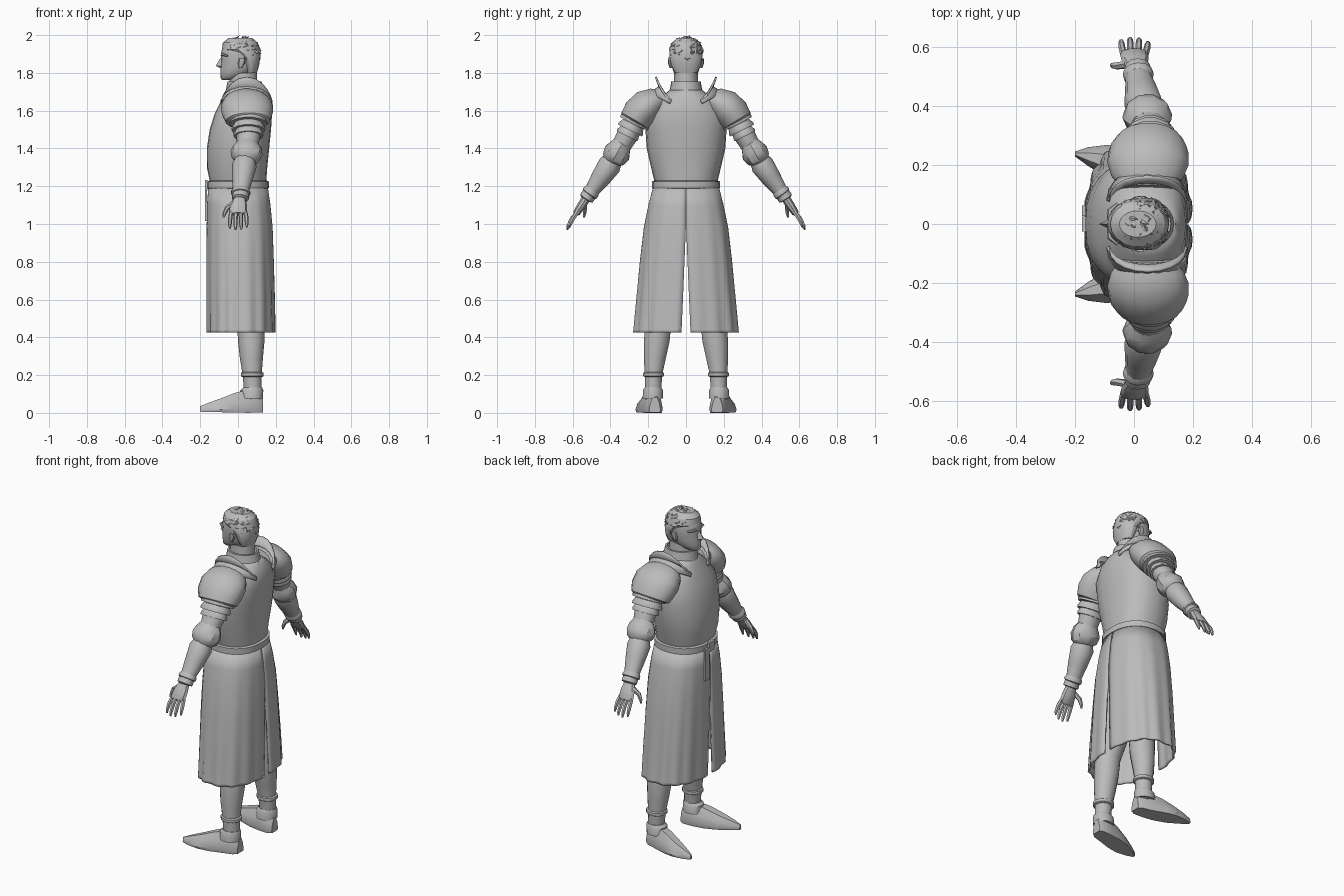
import bpy, bmesh, math, random
from mathutils import Vector

random.seed(4)
grey = bpy.data.materials.new("steel_grey")
grey.diffuse_color = (0.5, 0.5, 0.5, 1)


def finish(name, bm, angle=35):
    bmesh.ops.recalc_face_normals(bm, faces=bm.faces)
    me = bpy.data.meshes.new(name)
    bm.to_mesh(me)
    bm.free()
    ob = bpy.data.objects.new(name, me)
    bpy.context.collection.objects.link(ob)
    me.materials.append(grey)
    bpy.ops.object.select_all(action='DESELECT')
    ob.select_set(True)
    bpy.context.view_layer.objects.active = ob
    bpy.ops.object.shade_smooth_by_angle(angle=math.radians(angle))
    return ob


def skin(bm, rings, closed=True, caps=True):
    """Bridge a list of point rings with quads."""
    vs = [[bm.verts.new(p) for p in r] for r in rings]
    n = len(vs[0])
    for a, b in zip(vs, vs[1:]):
        for i in range(n if closed else n - 1):
            j = (i + 1) % n
            bm.faces.new((a[i], a[j], b[j], b[i]))
    if closed and caps:
        bm.faces.new(vs[0])
        bm.faces.new(vs[-1])


def loft(name, rows, n=24, power=1.0, angle=35):
    """Rows: z, x_min, x_max, y_centre, half_width. Horizontal rounded rings."""
    def c(v):
        return math.copysign(abs(v) ** power, v)
    bm = bmesh.new()
    rings = []
    for z, x0, x1, yc, hw in rows:
        rings.append([((x0 + x1) / 2 + (x1 - x0) / 2 * c(math.cos(t)), yc + hw * c(math.sin(t)), z)
                      for t in (math.tau * i / n for i in range(n))])
    skin(bm, rings)
    return finish(name, bm, angle)


def tube(bm, rows, n=12):
    """Rows: x, y, z, x_radius, cross_radius. Rings square to the path."""
    pts = [Vector(r[:3]) for r in rows]
    rings = []
    for i, r in enumerate(rows):
        t = (pts[min(i + 1, len(pts) - 1)] - pts[max(i - 1, 0)]).normalized()
        v = t.cross(Vector((1, 0, 0))).normalized()
        u = v.cross(t)
        rings.append([pts[i] + u * r[3] * math.cos(a) + v * r[4] * math.sin(a)
                      for a in (math.tau * k / n for k in range(n))])
    skin(bm, rings)


def limb(name, rows, s, n=12):
    bm = bmesh.new()
    tube(bm, [(x, s * y, z, a, b) for x, y, z, a, b in rows], n)
    return finish(name, bm)


# Torso: breastplate rising to the neck opening
loft("breastplate", [
    (1.17, -.145, .145, 0, .15), (1.23, -.15, .15, 0, .168), (1.30, -.165, .155, 0, .185),
    (1.40, -.165, .165, 0, .208), (1.50, -.15, .175, 0, .215), (1.58, -.125, .18, 0, .215),
    (1.65, -.09, .175, 0, .165), (1.69, -.07, .155, 0, .11), (1.71, -.055, .14, 0, .085)],
    power=.88, angle=50)
loft("collar", [(1.67, -.07, .145, 0, .095), (1.73, -.06, .13, 0, .082), (1.755, -.055, .125, 0, .078),
                (1.755, -.045, .115, 0, .068), (1.72, -.04, .11, 0, .06)])
loft("neck", [(1.69, -.045, .105, 0, .066), (1.80, -.045, .10, 0, .062)], 16)
loft("belt", [(1.185, -.15, .15, 0, .165), (1.19, -.163, .163, 0, .18),
              (1.225, -.163, .163, 0, .18), (1.23, -.15, .15, 0, .165)], power=.88)

# Belt buckle with its hanging strap
for name, x, y, z, sx, sy, sz in [("buckle", -.168, 0, 1.205, .015, .05, .055),
                                  ("belt_strap", -.170, .045, 1.11, .012, .035, .19)]:
    bm = bmesh.new()
    bmesh.ops.create_cube(bm, size=1)
    for v in bm.verts:
        v.co = Vector((x + v.co.x * sx, y + v.co.y * sy, z + v.co.z * sz))
    finish(name, bm)

# Head, face parts and hair
loft("head", [
    (1.762, -.085, -.03, 0, .022), (1.775, -.092, .02, 0, .045), (1.80, -.092, .075, 0, .064),
    (1.83, -.092, .095, 0, .074), (1.865, -.088, .105, 0, .08), (1.90, -.09, .11, 0, .084),
    (1.94, -.082, .108, 0, .08), (1.965, -.06, .09, 0, .062), (1.98, -.025, .055, 0, .03)],
    20, angle=60)
bm = bmesh.new()
skin(bm, [[(-.085, -.008, 1.88), (-.085, .008, 1.88), (-.092, 0, 1.88)],
          [(-.085, -.016, 1.835), (-.085, .016, 1.835), (-.118, 0, 1.838)],
          [(-.085, -.01, 1.826), (-.085, .01, 1.826), (-.095, 0, 1.826)]])
finish("nose", bm)
for side, s in (("left", -1), ("right", 1)):
    bm = bmesh.new()
    tube(bm, [(-.085, s * .012, 1.893, .007, .006), (-.082, s * .045, 1.897, .009, .007),
              (-.055, s * .068, 1.89, .006, .005)], 6)
    finish(side + "_brow", bm)
    loft(side + "_ear", [(1.825, .005, .02, s * .078, .008), (1.85, 0, .035, s * .083, .012),
                         (1.875, .005, .04, s * .085, .01)], 8)
loft("hair_cap", [(1.80, .04, .10, 0, .058), (1.84, .025, .112, 0, .079), (1.885, 0, .118, 0, .088),
                  (1.925, -.085, .118, 0, .09), (1.96, -.08, .105, 0, .076),
                  (1.985, -.05, .075, 0, .045)], 18, angle=25)
bm = bmesh.new()
for i in range(150):
    d = Vector((random.uniform(-1, 1), random.uniform(-1, 1), random.uniform(-.35, 1))).normalized()
    if d.x < -.1 and d.z < .45:
        continue
    base = Vector((.018 + d.x * .096, d.y * .086, 1.90 + d.z * .086))
    side = d.cross(Vector((random.uniform(-1, 1), random.uniform(-1, 1), .2))).normalized()
    along = (side.cross(d) * random.choice((-1, 1)) + d * .35).normalized()
    tip = base + along * random.uniform(.02, .035)
    b = [bm.verts.new(base + side * .012), bm.verts.new(base - side * .012), bm.verts.new(base + d * .008)]
    t = bm.verts.new(tip)
    bm.faces.new(b)
    for k in range(3):
        bm.faces.new((b[k], b[(k + 1) % 3], t))
finish("hair_tufts", bm)

# Split skirt: two folded cloth halves, open at the centre front and back
profile = [(1.20, -.152, .152, .168), (1.10, -.16, .168, .195), (.98, -.163, .18, .22),
           (.80, -.165, .187, .242), (.60, -.165, .193, .262), (.44, -.166, .196, .277), (.425, -.166, .196, .279)]
for side, s in (("left", -1), ("right", 1)):
    bm = bmesh.new()
    rings = []
    for z, x0, x1, hw in profile:
        low = (1.20 - z) / .77
        gap = .002 + .085 * max(0, low - .3)
        ring = []
        for i in range(37):
            t = gap + (math.pi - 2 * gap) * i / 36
            f = 1 - low * .045 * (.5 + .5 * math.cos(t * 16 + .6 * math.sin(3 * t)))
            c = math.copysign(abs(math.cos(t)) ** .82, math.cos(t))
            ring.append(((x0 + x1) / 2 + (x1 - x0) / 2 * c * f,
                         s * hw * math.sin(t) ** .86 * f, z))
        rings.append(ring)
    skin(bm, rings, closed=False)
    ob = finish(side + "_skirt_half", bm, 50)
    mod = ob.modifiers.new("thickness", 'SOLIDIFY')
    mod.thickness = .01
    mod.offset = 0

for side, s in (("left", -1), ("right", 1)):
    # Legs and ankle armour
    loft(side + "_leg", [
        (.07, .035, .125, s * .175, .042), (.20, .025, .125, s * .172, .047), (.29, .01, .132, s * .165, .06),
        (.38, 0, .14, s * .155, .07), (.48, -.005, .14, s * .145, .07), (.60, -.04, .12, s * .13, .07),
        (.85, -.08, .11, s * .11, .085), (1.15, -.09, .11, s * .08, .08)], 14)
    loft(side + "_ankle_band", [(.19, .025, .128, s * .172, .048), (.195, .015, .136, s * .172, .056),
                                (.212, .015, .136, s * .172, .056), (.217, .025, .128, s * .172, .048)], 14)
    loft(side + "_ankle_guard", [(.075, .01, .132, s * .175, .056), (.12, .012, .134, s * .175, .054),
                                 (.135, .028, .128, s * .175, .046)], 14)
    # Pointed shoe, toe turned out: x, centre y, half width, height
    bm = bmesh.new()
    rings = []
    for x, y, w, h in [(.132, .165, .03, .08), (.11, .168, .045, .11), (.05, .178, .052, .125),
                       (-.02, .195, .06, .105), (-.09, .213, .055, .075), (-.155, .228, .032, .05),
                       (-.20, .237, .008, .03)]:
        rings.append([(x, s * (y + a * w), .008 + b * h) for a, b in
                      ((-.9, -.06), (.9, -.06), (1, .12), (.8, .55), (.4, .92), (-.4, .92), (-.8, .55), (-1, .12))])
    skin(bm, rings)
    finish(side + "_shoe", bm)

    # Domed shoulder plate, its lames and the flared neck guard
    limb(side + "_shoulder_plate", [
        (.045, .12, 1.66, .085, .05), (.045, .16, 1.65, .122, .073), (.047, .205, 1.625, .138, .092),
        (.05, .245, 1.585, .135, .093), (.052, .27, 1.545, .118, .085), (.052, .275, 1.535, .09, .07)], s, 18)
    for k, (y, z, r) in enumerate([(.272, 1.54, .10), (.292, 1.505, .09), (.308, 1.475, .08)]):
        limb(f"{side}_arm_lame_{k + 1}", [
            (.055, y - .012, z + .024, r - .012, r - .028), (.055, y, z, r, r - .016),
            (.055, y + .005, z - .01, r - .002, r - .018), (.055, y + .004, z - .008, r - .03, r - .04)], s, 14)
    bm = bmesh.new()
    rings = []
    for i in range(11):
        k = i / 10
        bow = math.sin(math.pi * k)
        x = .045 - .128 * math.cos(math.pi * k)
        rings.append([(x, s * (.085 + .10 * bow), 1.635 + .055 * bow),
                      (x, s * (.075 + .062 * bow), 1.655 + .07 * bow),
                      (x * 1.03, s * (.085 + .07 * bow), 1.665 + .115 * bow ** 1.5)])
    skin(bm, rings, closed=False)
    ob = finish(side + "_neck_guard", bm, 50)
    ob.modifiers.new("thickness", 'SOLIDIFY').thickness = .01

    # Arm, elbow cop and bracer
    limb(side + "_upper_arm", [(.055, .25, 1.57, .06, .055), (.055, .31, 1.47, .064, .056),
                               (.048, .35, 1.40, .055, .05), (.042, .37, 1.36, .05, .048)], s)
    limb(side + "_elbow_guard", [(.048, .335, 1.43, .058, .05), (.048, .35, 1.405, .078, .062),
                                 (.045, .365, 1.375, .085, .075), (.04, .383, 1.345, .075, .066),
                                 (.038, .39, 1.33, .055, .05)], s, 10)
    limb(side + "_bracer", [(.038, .385, 1.345, .052, .05), (.033, .405, 1.31, .066, .062),
                            (.025, .45, 1.245, .056, .053), (.015, .50, 1.175, .043, .038),
                            (.012, .528, 1.135, .045, .04), (.012, .531, 1.13, .03, .028)], s, 12)
    limb(side + "_bracer_cuff", [(.016, .495, 1.185, .043, .038), (.015, .502, 1.172, .052, .045),
                                 (.014, .51, 1.16, .052, .045), (.014, .514, 1.155, .04, .036)], s, 12)
    # Hand: palm, four fingers and a thumb
    bm = bmesh.new()
    tube(bm, [(.01, s * .525, 1.14, .03, .025), (.004, s * .553, 1.098, .045, .024),
              (0, s * .578, 1.06, .048, .02), (0, s * .584, 1.052, .04, .014)], 10)
    for k in range(4):
        x, dy = -.036 + .025 * k, (.0, .008, .006, -.006)[k]
        tube(bm, [(x, s * .574, 1.065, .011, .012), (x * 1.15, s * (.600 + dy / 2), 1.03, .0115, .012),
                  (x * 1.2, s * (.616 + dy), .998 - dy, .010, .010),
                  (x * 1.2, s * (.621 + dy), .977 - dy, .005, .005)], 6)
    tube(bm, [(-.025, s * .54, 1.11, .014, .014), (-.058, s * .535, 1.085, .013, .013),
              (-.072, s * .537, 1.055, .010, .010), (-.076, s * .54, 1.035, .005, .005)], 6)
    finish(side + "_hand", bm)
